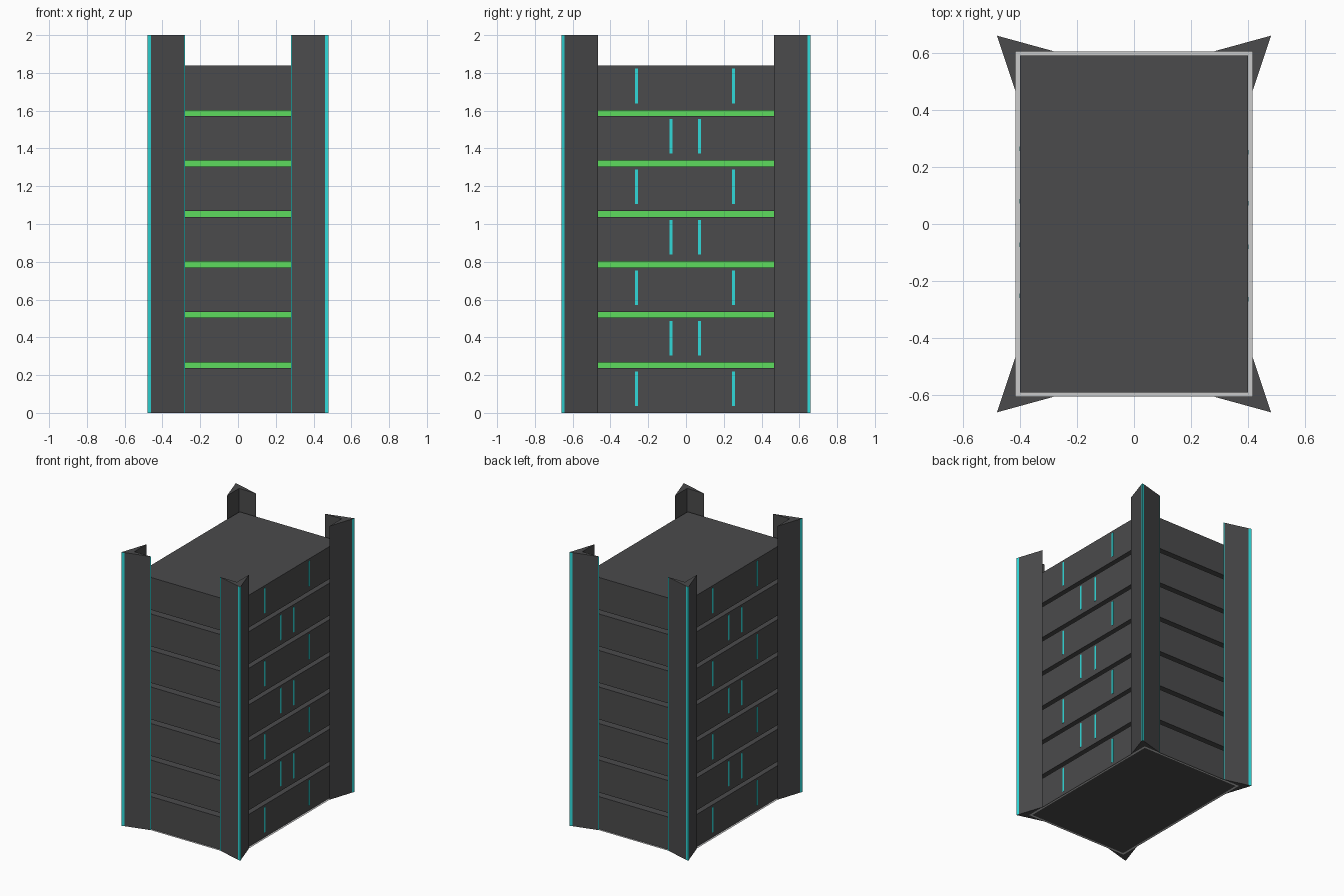
import bpy, bmesh
from mathutils import Matrix

if "Cube" in bpy.data.objects:
    bpy.data.objects.remove(bpy.data.objects["Cube"])


def material(name, rgb):
    m = bpy.data.materials.new(name)
    m.diffuse_color = (*rgb, 1)
    m.use_nodes = True
    m.node_tree.nodes["Principled BSDF"].inputs["Base Color"].default_value = m.diffuse_color
    return m


DARK = material("charcoal", (0.07, 0.07, 0.072))
CYAN = material("cyan", (0.03, 0.7, 0.7))
GREEN = material("green", (0.11, 0.72, 0.11))
WHITE = material("white", (1, 1, 1))


def finish(name, bm, mats):
    mesh = bpy.data.meshes.new(name)
    bm.to_mesh(mesh)
    bm.free()
    for m in mats:
        mesh.materials.append(m)
    obj = bpy.data.objects.new(name, mesh)
    bpy.context.collection.objects.link(obj)
    return obj


def box(name, lo, hi, mat):
    bm = bmesh.new()
    size = [b - a for a, b in zip(lo, hi)]
    mid = [(a + b) / 2 for a, b in zip(lo, hi)]
    bmesh.ops.create_cube(bm, size=1, matrix=Matrix.Translation(mid) @ Matrix.Diagonal((*size, 1)))
    return finish(name, bm, [mat])


HX, HY = 0.40, 0.59          # slab half sizes
PITCH, THICK = 0.267, 0.237  # slab spacing and height

# Stacked slabs, with thin light strips on both long sides
for i in range(7):
    z = i * PITCH
    box(f"slab_{i + 1}", (-HX, -HY, z), (HX, HY, z + THICK), DARK)
    for side in (1, -1):
        for y in ((-0.263, 0.252) if i % 2 == 0 else (-0.08, 0.072)):
            x = sorted((side * (HX - 0.002), side * (HX + 0.002)))
            box("side_light", (x[0], side * y - 0.008, z + 0.037),
                (x[1], side * y + 0.008, z + 0.22), CYAN)

# Glowing core, visible in the gaps between slabs
box("inner_core", (-0.29, -0.47, 0.1), (0.29, 0.47, 1.7), GREEN)

# Flat pale rim around the foot of the stack
bm = bmesh.new()
outer = [bm.verts.new((sx * 0.415, sy * 0.605, 0)) for sx, sy in ((-1, -1), (1, -1), (1, 1), (-1, 1))]
inner = [bm.verts.new((sx * HX, sy * HY, 0)) for sx, sy in ((-1, -1), (1, -1), (1, 1), (-1, 1))]
for k in range(4):
    n = (k + 1) % 4
    bm.faces.new((outer[k], outer[n], inner[n], inner[k]))
finish("base_rim", bm, [WHITE])

# Chevron corner posts; cyan bands run along the outer corner and front tip
PROFILE = [(0.48, 0.66), (0.46, 0.6545), (0.287, 0.607), (0.28, 0.605),
           (0.415, 0.605), (0.415, 0.465), (0.474, 0.642)]
CYAN_EDGES = (0, 2, 6)
for sx in (-1, 1):
    for sy in (-1, 1):
        bm = bmesh.new()
        low = [bm.verts.new((sx * x, sy * y, 0)) for x, y in PROFILE]
        top = [bm.verts.new((sx * x, sy * y, 2)) for x, y in PROFILE]
        bm.faces.new(low)
        bm.faces.new(top)
        for k in range(len(PROFILE)):
            n = (k + 1) % len(PROFILE)
            f = bm.faces.new((low[k], low[n], top[n], top[k]))
            f.material_index = int(k in CYAN_EDGES)
        bmesh.ops.recalc_face_normals(bm, faces=bm.faces)
        finish("corner_post", bm, [DARK, CYAN])
